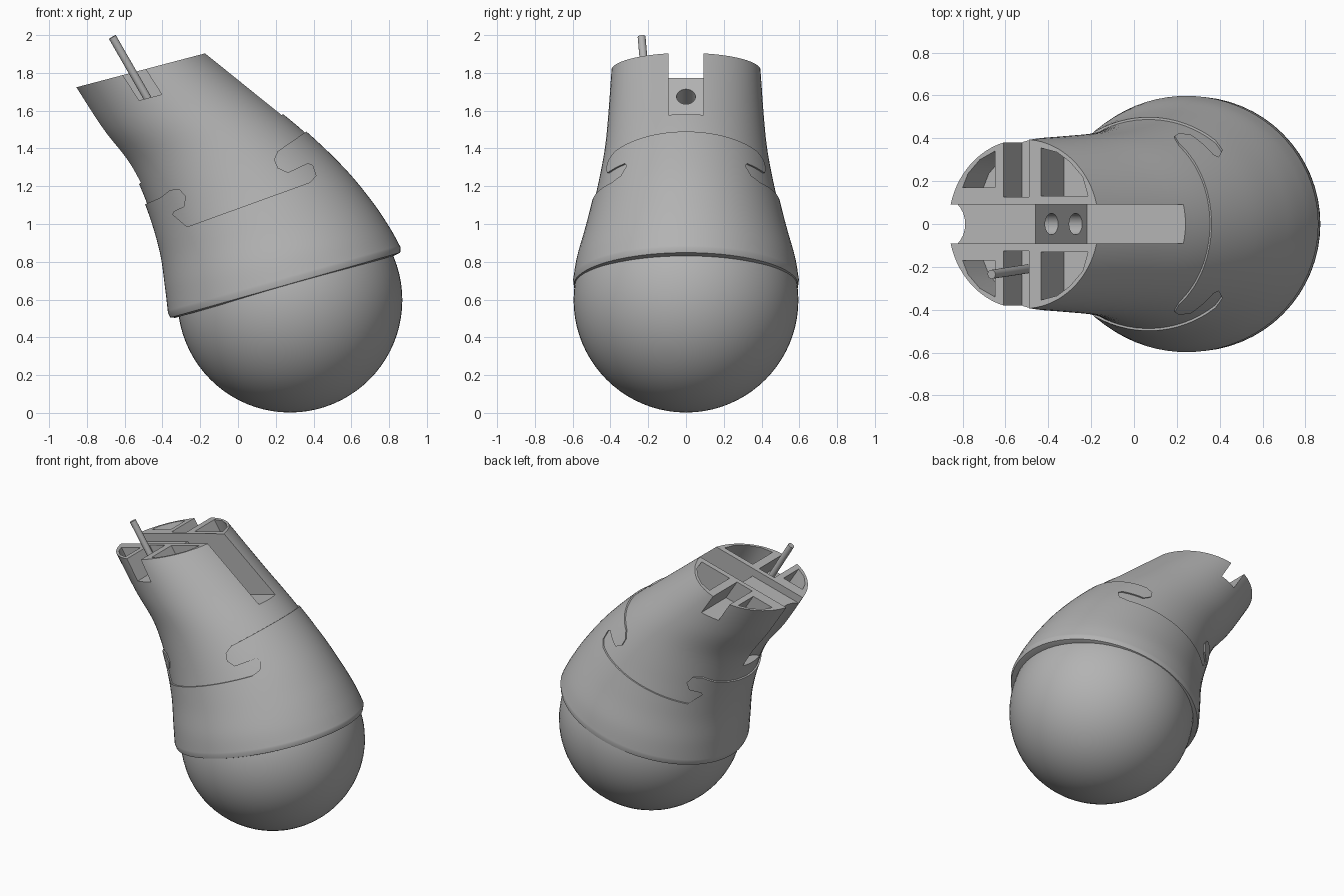
import bpy, bmesh, math
from mathutils import Vector

cube = bpy.data.objects.get("Cube")
if cube:
    bpy.data.objects.remove(cube)

grey = bpy.data.materials.new("plain grey")
grey.use_nodes = True
grey.diffuse_color = (0.45, 0.45, 0.45, 1)
grey.node_tree.nodes["Principled BSDF"].inputs["Base Color"].default_value = grey.diffuse_color


def finish(bm, name):
    bmesh.ops.recalc_face_normals(bm, faces=bm.faces)
    mesh = bpy.data.meshes.new(name)
    bm.to_mesh(mesh)
    bm.free()
    obj = bpy.data.objects.new(name, mesh)
    bpy.context.collection.objects.link(obj)
    mesh.materials.append(grey)
    return obj


def select(obj):
    bpy.ops.object.select_all(action="DESELECT")
    obj.select_set(True)
    bpy.context.view_layer.objects.active = obj


def smooth(obj):
    select(obj)
    bpy.ops.object.shade_smooth_by_angle(angle=math.radians(35))


def boolean(obj, tool, operation="DIFFERENCE"):
    mod = obj.modifiers.new("cut", "BOOLEAN")
    mod.operation, mod.solver, mod.object = operation, "EXACT", tool
    select(obj)
    bpy.ops.object.modifier_apply(modifier=mod.name)
    bpy.data.objects.remove(tool)


def prism(points, offset, name="cutter"):
    """Solid made by sweeping a polygon along an offset."""
    bm = bmesh.new()
    face = bm.faces.new([bm.verts.new(p) for p in points])
    swept = bmesh.ops.extrude_face_region(bm, geom=[face])["geom"]
    bmesh.ops.translate(bm, vec=offset, verts=[v for v in swept if isinstance(v, bmesh.types.BMVert)])
    bmesh.ops.triangulate(bm, faces=[f for f in bm.faces if len(f.verts) > 4])
    return finish(bm, name)


def side_prism(outline, half):
    return prism([Vector((x, -half, z)) for x, z in outline], Vector((0, 2 * half, 0)))


def rod(a, b, radius, name="cutter", sides=32):
    a, b = Vector(a), Vector(b)
    bm = bmesh.new()
    bmesh.ops.create_cone(bm, cap_ends=True, segments=sides, radius1=radius, radius2=radius, depth=(b - a).length)
    bm.transform((b - a).to_track_quat("Z", "Y").to_matrix().to_4x4())
    bmesh.ops.translate(bm, vec=(a + b) / 2, verts=bm.verts)
    return finish(bm, name)


def spline(rows, steps=6):
    """Smooth curve through rows of numbers."""
    out = []
    for i in range(len(rows) - 1):
        a, b, c, d = (rows[min(max(i + k, 0), len(rows) - 1)] for k in (-1, 0, 1, 2))
        for s in range(steps):
            t = s / steps
            out.append([q + t / 2 * (r - p + t * (2 * p - 5 * q + 4 * r - u + t * (3 * (q - r) + u - p)))
                        for p, q, r, u in zip(a, b, c, d)])
    return out + [list(rows[-1])]


def loft(sections, grow, name, sides=80):
    """Skin over tilted oval sections: low side, high side, half width."""
    bm = bmesh.new()
    rings = []
    for lx, lz, rx, rz, w in sections:
        low, high = Vector((lx, 0, lz)), Vector((rx, 0, rz))
        mid, half = (low + high) / 2, (high - low) / 2
        half += half.normalized() * grow
        rings.append([bm.verts.new(mid + half * math.cos(a) + Vector((0, (w + grow) * math.sin(a), 0)))
                      for a in (math.tau * k / sides for k in range(sides))])
    for r, q in zip(rings, rings[1:]):
        for k in range(sides):
            n = (k + 1) % sides
            bm.faces.new((r[k], r[n], q[n], q[k]))
    bm.faces.new(rings[0])
    bm.faces.new(rings[-1])
    return finish(bm, name)


# Ball
bm = bmesh.new()
bmesh.ops.create_uvsphere(bm, u_segments=64, v_segments=40, radius=0.595)
bmesh.ops.translate(bm, vec=(0.275, 0, 0.597), verts=bm.verts)
smooth(finish(bm, "ball"))

# Shared tilted sections of the tapering sleeve, bottom to top
sections = [
    (-0.365, 0.53, 0.855, 0.875, 0.592),
    (-0.38, 0.66, 0.80, 0.975, 0.572),
    (-0.41, 0.86, 0.71, 1.11, 0.525),
    (-0.48, 1.09, 0.566, 1.286, 0.475),
    (-0.58, 1.31, 0.36, 1.485, 0.435),
    (-0.73, 1.50, 0.11, 1.69, 0.415),
    (-0.87, 1.72, -0.16, 1.907, 0.40),
]

# Lower sleeve with a rounded lip, trimmed along the hooked seam
lip = [(-0.325, 0.505, 0.825, 0.832, 0.57), (-0.352, 0.506, 0.853, 0.847, 0.588)]
lower = loft(lip + spline(sections[:6]), 0.006, "lower_sleeve")
seam = [(-0.7, 1.03), (-0.49, 1.105), (-0.41, 1.14), (-0.36, 1.18), (-0.31, 1.185), (-0.275, 1.145),
        (-0.285, 1.09), (-0.34, 1.065), (-0.345, 1.05), (-0.27, 0.985), (0.38, 1.22), (0.413, 1.255),
        (0.395, 1.31), (0.37, 1.32), (0.265, 1.27), (0.21, 1.295), (0.19, 1.34), (0.21, 1.385),
        (0.355, 1.485), (0.6, 1.65), (1.2, 1.6), (1.2, 0.2), (-0.7, 0.2)]
boolean(lower, side_prism(seam, 0.8), "INTERSECT")
smooth(lower)

# Upper sleeve
upper = loft(spline(sections[2:]), -0.005, "upper_sleeve")

# Stepped channel across the top
boolean(upper, side_prism([(-1, 1.63), (-0.46, 1.772), (-0.22, 1.46), (0.4, 1.622), (0.4, 2.3), (-1, 2.3)], 0.092))

# Two bolt holes in the channel step
normal = Vector((0.795, 0, 0.606))
for x, z in ((-0.385, 1.674), (-0.272, 1.528)):
    p = Vector((x, 0, z))
    boolean(upper, rod(p + normal * 0.05, p - normal * 0.16, 0.05))

# Pockets and open cross slots in the rim, mirrored front to back
down = Vector((0.54, 0, -0.84))
pockets = [
    ([(-0.65, 0.17), (-0.65, 0.34), (-0.72, 0.30), (-0.775, 0.235), (-0.80, 0.17)], 0.18),
    ([(-0.435, 0.13), (-0.215, 0.13), (-0.24, 0.22), (-0.3, 0.29), (-0.36, 0.335), (-0.435, 0.355)], 0.2),
    ([(-0.61, 0.125), (-0.61, 0.5), (-0.49, 0.5), (-0.49, 0.125)], 0.16),
]
for outline, depth in pockets:
    for side in (1, -1):
        top = [Vector((x, y * side, 1.72 + 0.264 * (x + 0.87))) - down * 0.05 for x, y in outline]
        boolean(upper, prism(top, down * (depth + 0.05)))

# Scooped groove down the low side
boolean(upper, rod((-0.98, 0, 1.72), (-0.60, 0, 1.16), 0.14))
smooth(upper)

# Thin pin standing in the front cross slot
smooth(rod((-0.47, -0.205, 1.65), (-0.665, -0.235, 1.99), 0.021, "pin", 20))
